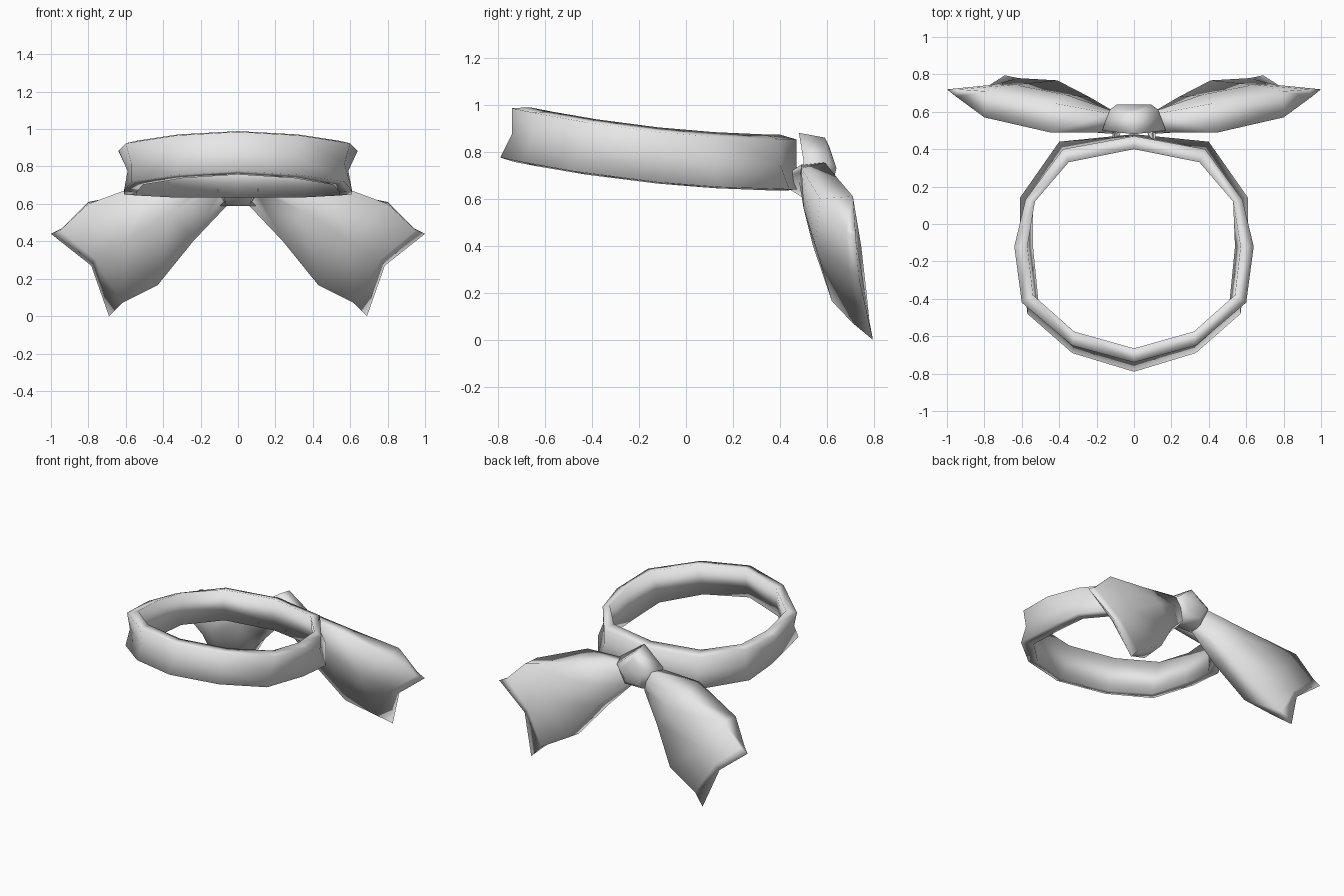
import bpy
import bmesh
import math

default_cube = bpy.data.objects.get("Cube")
if default_cube:
    bpy.data.objects.remove(default_cube, do_unlink=True)

# One plain cloth material
cloth = bpy.data.materials.new("light_grey_cloth")
cloth.use_nodes = True
cloth.diffuse_color = (0.8, 0.8, 0.8, 1)
for node in cloth.node_tree.nodes:
    if node.type == 'BSDF_PRINCIPLED':
        node.inputs["Base Color"].default_value = cloth.diffuse_color


def finish(mesh_builder, name):
    """Turn a bmesh into a soft, fully smooth shaded object."""
    bmesh.ops.remove_doubles(mesh_builder, verts=mesh_builder.verts, dist=0.0001)
    bmesh.ops.recalc_face_normals(mesh_builder, faces=mesh_builder.faces)
    mesh = bpy.data.meshes.new(name)
    mesh_builder.to_mesh(mesh)
    mesh_builder.free()
    mesh.materials.append(cloth)
    obj = bpy.data.objects.new(name, mesh)
    bpy.context.collection.objects.link(obj)
    bpy.ops.object.select_all(action='DESELECT')
    obj.select_set(True)
    bpy.context.view_layer.objects.active = obj
    bpy.ops.object.shade_smooth_by_angle(angle=math.pi)


def loft(mesh_builder, loops, wrap=False):
    """Skin a list of closed loops that have equal point counts."""
    rings = [[mesh_builder.verts.new(point) for point in loop] for loop in loops]
    pairs = list(zip(rings, rings[1:]))
    if wrap:
        pairs.append((rings[-1], rings[0]))
    for first, second in pairs:
        for i in range(len(first)):
            j = (i + 1) % len(first)
            mesh_builder.faces.new((first[i], first[j], second[j], second[i]))
    return rings


# Band heights fall from front to back, the rims are crowned inwards
def inner_top_height(y):
    return 0.872 + 0.133 * max(0, (0.47 - y) / 1.21) ** 2


def outer_top_height(y):
    return inner_top_height(y) - 0.02


def outer_bottom_height(y):
    return 0.64 + 0.135 * max(0, (0.48 - y) / 1.27) ** 2


def inner_bottom_height(y):
    return outer_bottom_height(y) - 0.006


def waist_height(y):
    return (outer_top_height(y) + outer_bottom_height(y)) / 2


def band_ring(half_outline, height):
    """Mirror a half outline, front to back, into a full ring."""
    mirrored = [(-x, y) for x, y in half_outline[-2:0:-1]]
    return [(x, y, height(y)) for x, y in half_outline + mirrored]


# Headband: waisted outside, plain inside
outer_top = [(0, -.74), (.33, -.65), (.6, -.42), (.64, -.12), (.58, .13), (.38, .4), (0, .47)]
outer_waist = [(0, -.74), (.32, -.65), (.57, -.43), (.59, -.12), (.57, .13), (.38, .4), (0, .47)]
outer_bottom = [(0, -.79), (.33, -.69), (.57, -.48), (.61, -.12), (.61, .14), (.4, .44), (0, .48)]
inner_bottom = [(0, -.73), (.3, -.63), (.51, -.42), (.54, -.12), (.54, .12), (.36, .36), (0, .42)]
inner_top = [(0, -.665), (.32, -.575), (.54, -.38), (.57, -.12), (.53, .12), (.35, .33), (0, .4)]
band = bmesh.new()
loft(band, [band_ring(outer_top, outer_top_height),
            band_ring(outer_waist, waist_height),
            band_ring(outer_bottom, outer_bottom_height),
            band_ring(inner_bottom, inner_bottom_height),
            band_ring(inner_top, inner_top_height)], wrap=True)
finish(band, "headband")


# Knot: five-sided and tapering backwards
def knot_loop(half_width, top, side, bottom, depths):
    apex_y, side_y, base_y = depths
    low = half_width * 0.55
    return [(0, apex_y, top), (half_width, side_y, side), (low, base_y, bottom),
            (-low, base_y, bottom), (-half_width, side_y, side)]


knot = bmesh.new()
knot_rings = loft(knot, [knot_loop(.17, .88, .76, .59, (.48, .5, .51)),
                         knot_loop(.13, .86, .75, .62, (.59, .61, .6)),
                         knot_loop(.09, .82, .73, .65, (.61, .64, .62))])
knot.faces.new(knot_rings[0])
knot.faces.new(knot_rings[-1])
finish(knot, "knot")

# Tails: pillowy tubes from a pointed root to a forked, pinched end
# Loop order: three points down the front sheet, three up the back sheet
root = (.11, .385, .675)
neck = [(.1, .49, .745), (.09, .48, .68), (.06, .52, .59),
        (.07, .58, .6), (.1, .6, .68), (.12, .59, .755)]
middle = [(.45, .49, .73), (.35, .5, .56), (.24, .54, .4),
          (.24, .68, .44), (.36, .69, .58), (.45, .65, .68)]
wide = [(.8, .57, .6), (.6, .55, .4), (.43, .62, .165),
        (.41, .768, .2), (.64, .745, .4), (.8, .71, .61)]
rim = [(.95, .68, .46), (.76, .68, .3), (.62, .71, .07),
       (.62, .78, .08), (.75, .745, .3), (.94, .72, .47)]
fork = [(1, .72, .44), (.785, .735, .27), (.69, .795, 0)]

for name, side in (("left_tail", 1), ("right_tail", -1)):
    tail = bmesh.new()
    loops = [[root] * len(neck), neck, middle, wide, rim, fork + fork[::-1]]
    loft(tail, [[(side * x, y, z) for x, y, z in loop] for loop in loops])
    finish(tail, name)
